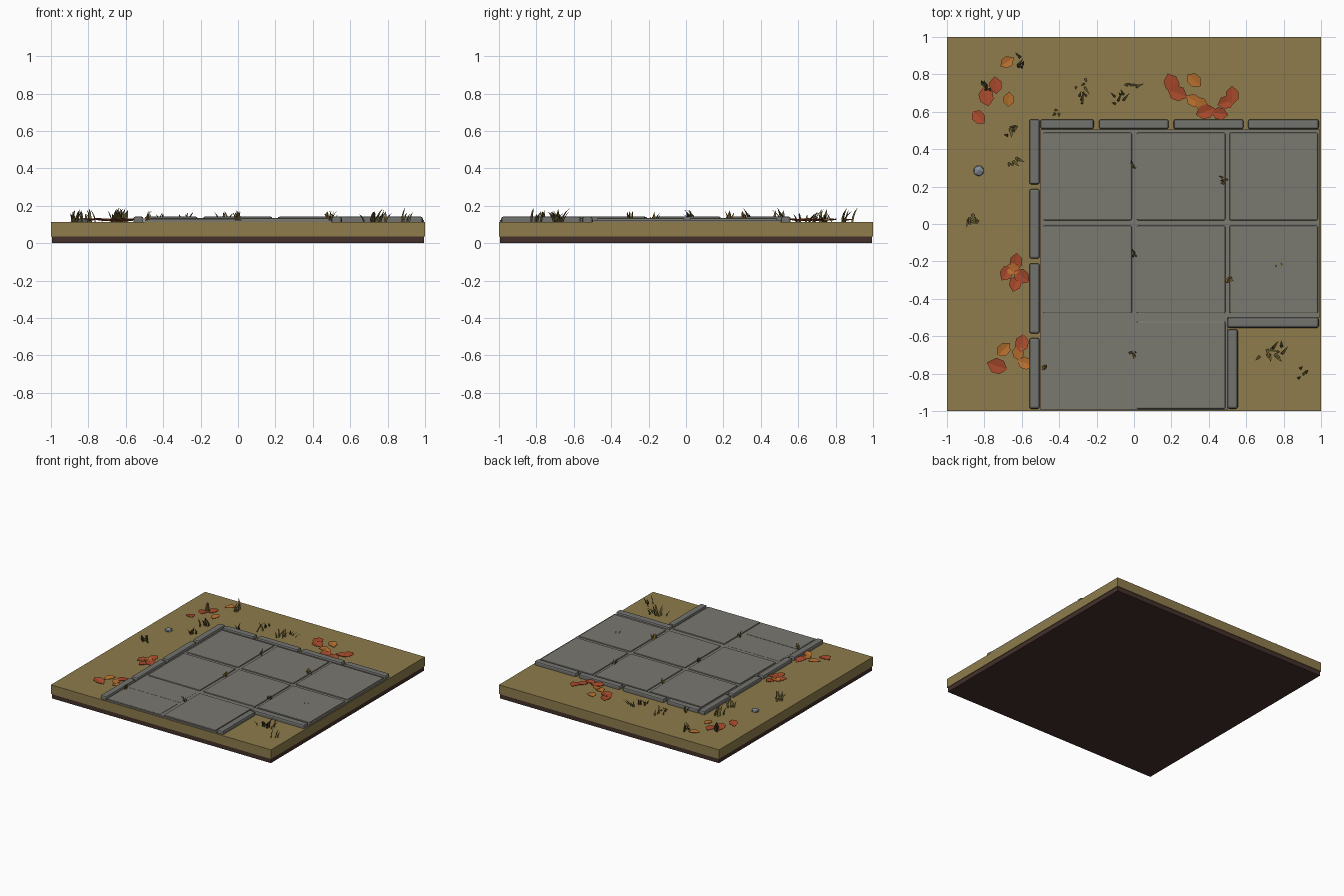
import bpy, bmesh, math, random
from mathutils import Vector, Matrix

if "Cube" in bpy.data.objects:
    bpy.data.objects.remove(bpy.data.objects["Cube"])

random.seed(7)

def material(name, hexcol):
    m = bpy.data.materials.new(name)
    lin = []
    for i in (0, 2, 4):
        c = int(hexcol[i:i + 2], 16) / 255
        lin.append(c / 12.92 if c <= 0.04045 else ((c + 0.055) / 1.055) ** 2.4)
    m.diffuse_color = (*lin, 1)
    m.use_nodes = True
    m.node_tree.nodes["Principled BSDF"].inputs["Base Color"].default_value = m.diffuse_color
    return m

SOIL = material("dark soil", "44302A")
TURF = material("dry turf", "8E7C4C")
STONE = material("paving grey", "7A7870")
CURB = material("curb grey", "72726F")
BLADE = material("olive grass", "665A30")
STRAW = material("straw grass", "8E702C")
RED = material("red leaf", "A84A2C")
ORANGE = material("orange leaf", "B8702E")
PEBBLE = material("blue grey pebble", "858C94")

def finish(name, bm, *mats):
    bmesh.ops.recalc_face_normals(bm, faces=bm.faces)
    me = bpy.data.meshes.new(name)
    bm.to_mesh(me)
    bm.free()
    for m in mats:
        me.materials.append(m)
    ob = bpy.data.objects.new(name, me)
    bpy.context.collection.objects.link(ob)
    return ob

def box(name, x0, x1, y0, y1, z0, z1, mat, bevel=0):
    bm = bmesh.new()
    bmesh.ops.create_cube(bm, size=1)
    for v in bm.verts:
        v.co = ((x0 + x1) / 2 + v.co.x * (x1 - x0),
                (y0 + y1) / 2 + v.co.y * (y1 - y0),
                (z0 + z1) / 2 + v.co.z * (z1 - z0))
    if bevel:
        edges = [e for e in bm.edges if max(v.co.z for v in e.verts) > z1 - 1e-5]
        bmesh.ops.bevel(bm, geom=edges, offset=bevel, segments=2, profile=0.5,
                        affect='EDGES')
    return finish(name, bm, mat)

# Ground slabs
box("soil_layer", -0.995, 0.995, -0.995, 0.995, 0, 0.037, SOIL)
box("turf_layer", -1, 1, -1, 1, 0.037, 0.112, TURF)

# Paving bed (L shape) and raised slabs
BED = 0.125
box("paving_bed_main", -0.5, 0.5, -0.995, 0.505, 0.10, BED, STONE)
box("paving_bed_side", 0.5, 0.995, -0.5, 0.505, 0.10, BED, STONE)
for i, x in enumerate((-0.485, 0.015, 0.51)):
    for j, y in enumerate((0.02, -0.477, -0.988)):
        if j == 2 and i != 1:
            continue
        box(f"paving_slab_{i}_{j}", x, x + 0.473, y, y + 0.468, 0.11, 0.134, STONE, 0.007)

# Sunken broken slab
box("broken_slab_back", -0.485, -0.018, -0.73, -0.512, 0.11, BED + 0.001, STONE)
box("broken_slab_front", -0.485, -0.018, -0.988, -0.764, 0.11, BED + 0.002, STONE)

# Curb stones
curbs = [(-0.56, -0.505, a, b) for a, b in
         ((0.212, 0.56), (-0.185, 0.187), (-0.585, -0.21), (-0.988, -0.61))]
curbs += [(a, b, 0.507, 0.56) for a, b in
          ((-0.5, -0.215), (-0.187, 0.185), (0.212, 0.585), (0.61, 0.988))]
curbs += [(0.5, 0.988, -0.555, -0.5), (0.5, 0.555, -0.988, -0.563)]
for i, c in enumerate(curbs):
    box(f"curb_stone_{i}", *c, 0.10, 0.142, CURB, 0.011)

# Grass tufts: bent tapering blades with a triangular section
def tuft(name, x, y, z, height, spread, count, mat, lean):
    bm = bmesh.new()
    for _ in range(count):
        a = lean + random.uniform(-1.3, 1.3)
        d = Vector((math.cos(a), math.sin(a), 0))
        s = Vector((-d.y, d.x, 0))
        h = height * random.uniform(0.55, 1)
        reach = spread * random.uniform(0.3, 1)
        root = Vector((x + random.uniform(-1, 1) * spread * 0.5,
                       y + random.uniform(-1, 1) * spread * 0.5, z))
        w = 0.09 * height
        rings = []
        for t, k in ((0, 0.8), (0.4, 1), (0.75, 0.7)):
            p = root + d * reach * t * t + Vector((0, 0, h * t))
            rings.append([bm.verts.new(p + q * w * k) for q in (s, -s, d * 0.6)])
        tip = bm.verts.new(root + d * reach + Vector((0, 0, h)))
        for n in range(3):
            m = (n + 1) % 3
            for lo, hi in zip(rings, rings[1:]):
                bm.faces.new((lo[n], lo[m], hi[m], hi[n]))
            bm.faces.new((rings[-1][n], rings[-1][m], tip))
    finish(name, bm, mat)

big = [(-0.6, 0.86, 0.085, 5), (-0.79, 0.74, 0.085, 6), (-0.65, 0.5, 0.09, 7),
       (-0.65, 0.33, 0.08, 5), (-0.41, 0.62, 0.07, 4), (-0.28, 0.66, 0.06, 4),
       (-0.28, 0.75, 0.065, 4), (-0.08, 0.66, 0.065, 6), (-0.02, 0.72, 0.06, 4),
       (-0.86, 0.03, 0.09, 7), (0.70, -0.69, 0.08, 5), (0.76, -0.68, 0.085, 6),
       (0.89, -0.8, 0.085, 4)]
for i, (x, y, h, n) in enumerate(big):
    tuft(f"grass_tuft_{i}", x, y, 0.108, h, 0.06, n, BLADE, random.uniform(0, 6.28))
# Small weeds in the joints
small = [(0, 0.31), (0.49, 0.235), (0, -0.165), (0.5, -0.3), (0, -0.69),
         (-0.49, -0.76), (0.77, -0.205)]
for i, (x, y) in enumerate(small):
    tuft(f"joint_weed_{i}", x, y, 0.122, 0.055 if i < 6 else 0.03, 0.03, 6,
         STRAW, random.uniform(0, 6.28))

# Fallen leaves: creased five-pointed plates, slightly tilted
def leaf(name, x, y, length, mat):
    bm = bmesh.new()
    outline = ((-0.5, 0), (-0.2, 0.34), (0.2, 0.36), (0.55, 0), (0.2, -0.36), (-0.2, -0.34))
    rot = (Matrix.Translation((x, y, 0.122)) @ Matrix.Rotation(random.uniform(0, 6.28), 4, 'Z')
           @ Matrix.Rotation(random.uniform(-0.15, 0.15), 4, 'Y'))
    v = [bm.verts.new(rot @ Vector((px * length, py * length, abs(py) * length * 0.2)))
         for px, py in outline]
    top = [bm.faces.new((v[0], v[3], v[2], v[1])), bm.faces.new((v[0], v[5], v[4], v[3]))]
    ext = bmesh.ops.extrude_face_region(bm, geom=top)
    for q in ext['geom']:
        if isinstance(q, bmesh.types.BMVert):
            q.co.z += 0.002
    finish(name, bm, mat)

reds = [(-0.79, 0.68), (-0.74, 0.74), (-0.83, 0.57), (0.2, 0.755), (0.23, 0.70),
        (0.38, 0.6), (0.525, 0.69), (0.49, 0.65), (0.46, 0.59), (-0.63, -0.2), (-0.68, -0.26),
        (-0.6, -0.28), (-0.635, -0.32), (-0.6, -0.64), (-0.73, -0.76)]
oranges = [(-0.68, 0.865), (-0.67, 0.665), (0.32, 0.77), (0.32, 0.66), (0.36, 0.64),
           (-0.65, -0.24), (-0.695, -0.67), (-0.62, -0.69), (-0.58, -0.745)]
for i, (x, y) in enumerate(reds):
    leaf(f"red_leaf_{i}", x, y, random.uniform(0.085, 0.11), RED)
for i, (x, y) in enumerate(oranges):
    leaf(f"orange_leaf_{i}", x, y, random.uniform(0.075, 0.105), ORANGE)

# Pebble
bm = bmesh.new()
bmesh.ops.create_icosphere(bm, subdivisions=1, radius=0.032)
bmesh.ops.scale(bm, vec=(1, 1, 0.6), verts=bm.verts)
bmesh.ops.translate(bm, vec=(-0.83, 0.285, 0.117), verts=bm.verts)
finish("pebble", bm, PEBBLE)
